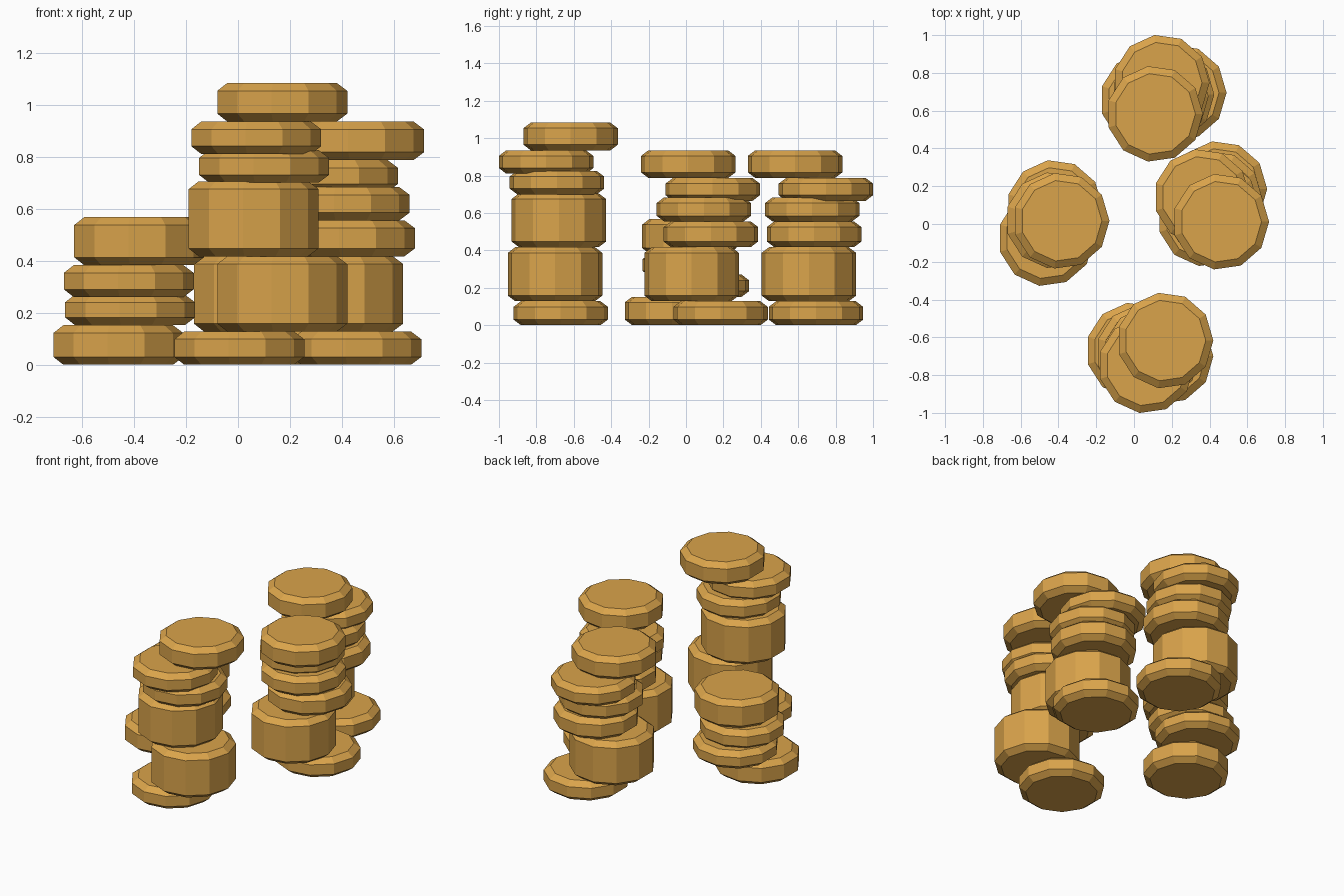
import bpy, bmesh, math

if "Cube" in bpy.data.objects:
    bpy.data.objects.remove(bpy.data.objects["Cube"])

SIDES, R, INSET, BEVEL = 11, 0.255, 0.04, 0.03

gold = bpy.data.materials.new("gold")
gold.diffuse_color = (0.70, 0.37, 0.07, 1)
gold.use_nodes = True
gold.node_tree.nodes["Principled BSDF"].inputs["Base Color"].default_value = gold.diffuse_color


def coin(name, x, y, z0, z1):
    """One chamfered eleven-sided coin, spanning z0 to z1."""
    bm = bmesh.new()
    profile = [(R - INSET, z0), (R, z0 + BEVEL), (R, z1 - BEVEL), (R - INSET, z1)]
    rings = [[bm.verts.new((r * math.cos(2 * math.pi * i / SIDES),
                            r * math.sin(2 * math.pi * i / SIDES), z - z0))
              for i in range(SIDES)] for r, z in profile]
    for lo, hi in zip(rings, rings[1:]):
        for i in range(SIDES):
            j = (i + 1) % SIDES
            bm.faces.new((lo[i], lo[j], hi[j], hi[i]))
    bm.faces.new(rings[0][::-1])
    bm.faces.new(rings[-1])
    me = bpy.data.meshes.new(name)
    bm.to_mesh(me)
    bm.free()
    me.materials.append(gold)
    ob = bpy.data.objects.new(name, me)
    ob.location = (x, y, z0)
    bpy.context.collection.objects.link(ob)


# Each stack: bottom-to-top coins as (x, y, z bottom, z top)
stacks = {
    "front": [(0.0, -0.67, 0, .128), (.165, -0.70, .128, .417), (.055, -0.68, .417, .705),
              (.095, -0.69, .70, .825), (.065, -0.748, .81, .935), (.165, -0.617, .935, 1.083)],
    "left": [(-.465, -.075, 0, .152), (-.42, .085, .152, .27), (-.425, .02, .26, .383),
             (-.385, .017, .383, .567)],
    "right": [(.45, .185, 0, .128), (.38, .03, .128, .417), (.425, .133, .417, .555),
              (.405, .095, .555, .683), (.36, .143, .665, .787), (.46, .012, .787, .935)],
    "back": [(.235, .695, 0, .128), (.075, .657, .128, .417), (.17, .685, .417, .555),
             (.14, .675, .555, .683), (.145, .748, .665, .787), (.11, .583, .787, .935)],
}
for name, coins in stacks.items():
    for n, c in enumerate(coins, 1):
        coin(f"{name}_stack_coin_{n}", *c)
